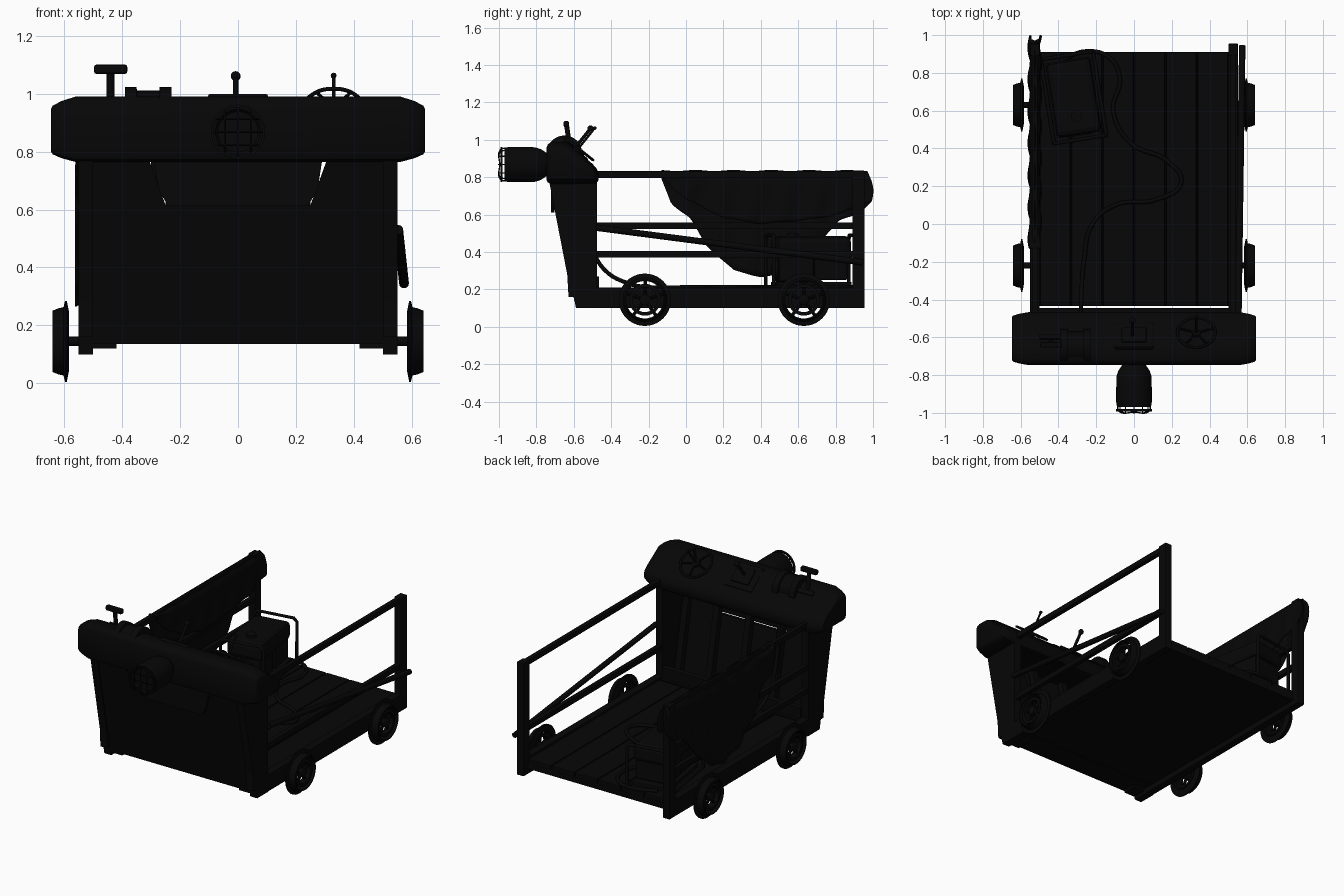
import bpy, bmesh, math
from mathutils import Vector, Matrix

if "Cube" in bpy.data.objects:
    bpy.data.objects.remove(bpy.data.objects["Cube"])

dark = bpy.data.materials.new("dark_paint")
dark.diffuse_color = (0.002, 0.002, 0.002, 1)
dark.use_nodes = True
dark.node_tree.nodes["Principled BSDF"].inputs["Base Color"].default_value = dark.diffuse_color

def finish(name, bm, smooth=False, bevel=0):
    bmesh.ops.recalc_face_normals(bm, faces=bm.faces)
    me = bpy.data.meshes.new(name)
    bm.to_mesh(me)
    bm.free()
    ob = bpy.data.objects.new(name, me)
    bpy.context.collection.objects.link(ob)
    me.materials.append(dark)
    if bevel:
        m = ob.modifiers.new("bevel", 'BEVEL')
        m.width, m.segments = bevel, 2
    if smooth:
        bpy.ops.object.select_all(action='DESELECT')
        ob.select_set(True)
        bpy.context.view_layer.objects.active = ob
        bpy.ops.object.shade_smooth_by_angle(angle=math.radians(40))
    return ob

def box(name, x0, x1, y0, y1, z0, z1, bevel=0, mat=None):
    bm = bmesh.new()
    bmesh.ops.create_cube(bm, size=1)
    for v in bm.verts:
        v.co = Vector((x0 + (v.co.x + .5) * (x1 - x0), y0 + (v.co.y + .5) * (y1 - y0), z0 + (v.co.z + .5) * (z1 - z0)))
    if mat:
        bm.transform(mat)
    return finish(name, bm, False, bevel)

def prism(name, pts, vec):
    bm = bmesh.new()
    f = bm.faces.new([bm.verts.new(p) for p in pts])
    r = bmesh.ops.extrude_face_region(bm, geom=[f])
    bmesh.ops.translate(bm, vec=vec, verts=[g for g in r['geom'] if isinstance(g, bmesh.types.BMVert)])
    return finish(name, bm)

def loft(name, rings, closed=False, smooth=True):
    """Skin a list of closed rings; cap the ends unless the loft is closed."""
    bm = bmesh.new()
    rs = [[bm.verts.new(p) for p in r] for r in rings]
    n = len(rs[0])
    for i in range(len(rs) - (0 if closed else 1)):
        a, b = rs[i], rs[(i + 1) % len(rs)]
        for j in range(n):
            bm.faces.new((a[j], a[(j + 1) % n], b[(j + 1) % n], b[j]))
    if not closed:
        bm.faces.new(rs[0])
        bm.faces.new(rs[-1])
    return finish(name, bm, smooth)

def lathe(name, prof, centre, axis, closed=False, n=32):
    """Profile of (distance along axis, radius)."""
    rot = Vector((0, 0, 1)).rotation_difference(Vector(axis)).to_matrix()
    c = Vector(centre)
    return loft(name, [[c + rot @ Vector((r * math.cos(t * math.tau / n), r * math.sin(t * math.tau / n), a))
                        for t in range(n)] for a, r in prof], closed)

def rod(name, a, b, r, n=12):
    d = Vector(b) - Vector(a)
    return lathe(name, [(0, r), (d.length, r)], a, d.normalized(), False, n)

def tube(name, pts, r, cyclic=False, handle='AUTO'):
    cu = bpy.data.curves.new(name, 'CURVE')
    cu.dimensions, cu.bevel_depth, cu.bevel_resolution, cu.resolution_u = '3D', r, 2, 8
    sp = cu.splines.new('BEZIER')
    sp.bezier_points.add(len(pts) - 1)
    sp.use_cyclic_u = cyclic
    for p, q in zip(sp.bezier_points, pts):
        p.co = q
        p.handle_left_type = p.handle_right_type = handle
    cu.use_fill_caps = True
    cu.materials.append(dark)
    ob = bpy.data.objects.new(name, cu)
    bpy.context.collection.objects.link(ob)
    return ob

def ball(name, c, r):
    bm = bmesh.new()
    bmesh.ops.create_uvsphere(bm, u_segments=16, v_segments=10, radius=r, matrix=Matrix.Translation(c))
    return finish(name, bm, True)

def lerp(table, y):
    for (a, p), (b, q) in zip(table, table[1:]):
        if y <= b:
            return p + (q - p) * (y - a) / (b - a)
    return table[-1][1]

# Deck: planks, under-plate and cross beams
for i in range(6):
    x = -.5 + i / 6
    box("deck_plank", x + .003, x + 1 / 6 - .003, -.435, .91, .17, .2, .004)
box("deck_underside", -.5, .5, -.435, .91, .135, .172)
box("front_cross_beam", -.5, .5, -.59, -.445, .135, .2)
box("front_toe_board", -.5, .5, -.5, -.465, .2, .27)

# Both sides: beams, corner posts, cowl sides, rails, wheels
side = [(-.588, .1), (-.475, .1), (-.475, .78), (-.732, .78), (-.635, .28), (-.628, .16), (-.6, .16)]
tyre = [(-.017, .1), (.04, .1), (.04, .106), (.02, .114), (.002, .118), (-.003, .14), (-.009, .14), (-.014, .116)]
for s in (-1, 1):
    box("side_beam", s * .5, s * .55, -.5, .95, .1, .21, .005)
    box("rear_post", s * .5, s * .55, .89, .955, .1, .835, .005)
    prism("cowl_side", [(s * .5, y, z) for y, z in side], (s * .05, 0, 0))
    box("cowl_foot", s * .42, s * .5, -.59, -.5, .12, .15)
    for z in ((.815, .54, .388) if s < 0 else (.815, .388)):
        box("side_rail", s * .51, s * .54, -.48, .9, z - .018, z + .018, .004)
    for y in (-.22, .63):
        c = (s * .6, y, .145)
        lathe("wheel_tyre", tyre, c, (s, 0, 0), True, 40)
        lathe("wheel_rim", [(-.01, .066), (.03, .066), (.03, .085), (-.01, .085)], c, (s, 0, 0), True)
        rod("wheel_axle", (s * .5, y, .145), (s * .635, y, .145), .016)
        lathe("wheel_hub", [(-.015, .028), (.03, .028), (.036, .02)], c, (s, 0, 0))
        for k in range(5):
            a = k * math.tau / 5 + .3
            d = Vector((0, math.cos(a), math.sin(a)))
            rod("wheel_spoke", Vector(c) + d * .02 + Vector((s * .01, 0, 0)), Vector(c) + d * .105 + Vector((s * .01, 0, 0)), .009, 8)

# Loose pole along the right side
rod("side_pole", (.553, -.48, .53), (.573, .945, .345), .017)

# Cowl: slanted front with a notch, hanging flap, inner struts
def slope_y(z):
    return -.72 + (.77 - z) * .195
front = [(-.5, .135), (.5, .135), (.5, .78), (.31, .78), (.25, .615), (-.25, .615), (-.31, .78), (-.5, .78)]
prism("cowl_front", [(x, slope_y(z), z) for x, z in front], (0, .02, 0))
flap = [(-.24, .612), (.24, .612), (.258, .64), (.275, .67), (.292, .78), (-.292, .78), (-.275, .67), (-.258, .64)]
prism("cowl_flap", [(x, -.722, z) for x, z in flap], (0, .02, 0))
for x in (-.45, -.23, 0, .23, .45):
    prism("cowl_strut", [(x - .02, slope_y(z) + d, z) for z, d in ((.15, .02), (.15, .06), (.78, .06), (.78, .02))], (.04, 0, 0))

# Dashboard: padded roll with tapered ends
dash = [(-.747, .79), (-.747, .955), (-.738, .978), (-.715, .99), (-.64, .988), (-.5, .872), (-.477, .845),
        (-.467, .82), (-.467, .785), (-.48, .766), (-.72, .764), (-.74, .772)]
rings = []
for x, k in ((-.645, .66), (-.64, .74), (-.61, .87), (-.56, 1), (.56, 1), (.61, .87), (.64, .74), (.645, .66)):
    rings.append([(x, -.606 + (y + .606) * (.5 + k / 2), .867 + (z - .867) * k) for y, z in dash])
loft("dashboard", rings)

# Instruments follow the dashboard slope
tilt = -math.atan2(.12, .15)
up = Vector((0, math.sin(-tilt), math.cos(tilt)))
def on_slope(x, y, z):
    return Matrix.Translation((x, y, z)) @ Matrix.Rotation(tilt, 4, 'X')
box("lever_plate", -.105, .105, -.085, .085, -.02, .006, .01, on_slope(0, -.59, .945))
box("lever_surround", -.065, .065, -.055, .05, 0, .016, .008, on_slope(0, -.59, .945))
base = Vector((-.008, -.595, .955))
rod("lever_stick", base, base + up * .13, .009)
ball("lever_knob", base + up * .135, .017)
hub = Vector((.33, -.582, .945))
M = on_slope(*hub)
ring = [M @ Vector((.1 * math.cos(i * math.tau / 8), .1 * math.sin(i * math.tau / 8), .012)) for i in range(8)]
tube("steering_wheel", ring, .007, True)
for i in range(5):
    a = i * math.tau / 5 + math.pi / 2
    rod("steering_spoke", M @ Vector((0, 0, .01)), M @ Vector((.1 * math.cos(a), .1 * math.sin(a), .01)), .006, 8)
rod("steering_column", hub - up * .05, hub + up * .14, .006)
lathe("steering_hub", [(-.03, .025), (.015, .022)], hub, up)
ball("steering_knob", hub + up * .15, .01)
lathe("winch_drum", [(-.08, .095), (-.04, .095), (-.039, .082), (.039, .082), (.04, .095), (.08, .095)],
      (-.31, -.65, .928), (1, 0, 0))
rod("t_handle_stem", (-.44, -.62, .95), (-.44, -.64, 1.09), .013)
box("t_handle_bar", -.497, -.382, -.655, -.625, 1.068, 1.1, .008)
box("slot_panel", -.06, .06, -.015, .015, 0, .012, .003, on_slope(-.44, -.6, .958))

# Head lamp with wire guard
L = (0, -.745, .868)
lathe("head_lamp", [(-.02, .05), (.005, .065), (.03, .082), (.06, .092), (.12, .094), (.2, .094), (.225, .09), (.225, .078), (.215, .07)],
      L, (0, -1, 0))
lathe("lamp_guard_ring", [(.235, .085), (.247, .085), (.247, .094), (.235, .094)], L, (0, -1, 0), True)
for o in (-.045, 0, .045):
    h = math.sqrt(.088 ** 2 - o * o)
    arc = [(-h, -.96), (-h * .9, -.992), (0, -.996), (h * .9, -.992), (h, -.96)]
    tube("lamp_guard_bar", [(o, y, .868 + t) for t, y in arc], .0035)
    tube("lamp_guard_bar", [(t, y, .868 + o) for t, y in arc], .0035)

# Cloth draped over the left rail and rear post
outer = [(-.13, .79), (-.08, .66), (.02, .58), (.1, .44), (.25, .3), (.4, .265), (.5, .28), (.65, .4), (.8, .57), (.9, .6), (.98, .68)]
inner = [(-.13, .80), (0, .68), (.2, .58), (.4, .55), (.7, .58), (.85, .62), (.98, .68)]
bm = bmesh.new()
NU, NV = 70, 14
grid = []
for i in range(NU + 1):
    y = -.13 + 1.1 * i / NU
    row = []
    for j in range(-NV, NV + 1):
        t = abs(j) / NV
        low = lerp(outer if j < 0 else inner, y)
        fold = .008 * math.sin(y * 38 + t * 2) * min(1, t * 2)
        x = -.525 + (-1 if j < 0 else 1) * (.03 * min(1, t * 6)) + (fold if j else 0)
        z = .836 - (.836 - low) * t + .003 * math.sin(y * 31)
        row.append(bm.verts.new((x, y + .03 * math.sin(t * math.pi * .75) * i / NU, z)))
    grid.append(row)
for a, b in zip(grid, grid[1:]):
    for j in range(2 * NV):
        bm.faces.new((a[j], a[j + 1], b[j + 1], b[j]))
cloth = finish("draped_cloth", bm, True)
m = cloth.modifiers.new("thickness", 'SOLIDIFY')
m.thickness = .006

# Generator, slightly turned, in a tube frame
G = Matrix.Translation((-.32, .67, .2)) @ Matrix.Rotation(math.radians(9), 4, 'Z')
box("generator_tank", -.12, .12, -.2, .2, .17, .285, .03, G)
box("generator_engine", -.1, .1, -.19, .0, .04, .18, .015, G)
box("generator_panel", -.11, .11, .0, .18, .05, .18, .012, G)
box("generator_base", -.12, .12, -.2, .2, .015, .04, .004, G)
rod("generator_cap", G @ Vector((0, -.1, .28)), G @ Vector((0, -.1, .3)), .03, 20)
rod("generator_motor", G @ Vector((0, -.205, .11)), G @ Vector((0, -.05, .11)), .065, 24)
for y in (-.225, .225):
    tube("generator_hoop", [G @ Vector(p) for p in ((-.14, y, .01), (-.14, y, .27), (-.12, y, .29),
         (.12, y, .29), (.14, y, .27), (.14, y, .01))], .01, False, 'VECTOR')
for x in (-.14, .14):
    rod("generator_bar", G @ Vector((x, -.225, .012)), G @ Vector((x, .225, .012)), .01)

# Power cable snaking over the deck to the dashboard
path = [(-.4, .86), (-.25, .915), (-.13, .88), (-.075, .77), (-.11, .6), (-.02, .43), (.18, .33), (.25, .22), (.12, .13),
        (-.1, .1), (-.22, 0), (-.265, -.2)]
tube("power_cable", [(x, y, .212) for x, y in path] + [(-.275, -.3, .23), (-.28, -.43, .3), (-.285, -.5, .42), (-.29, -.55, .8)], .011)
